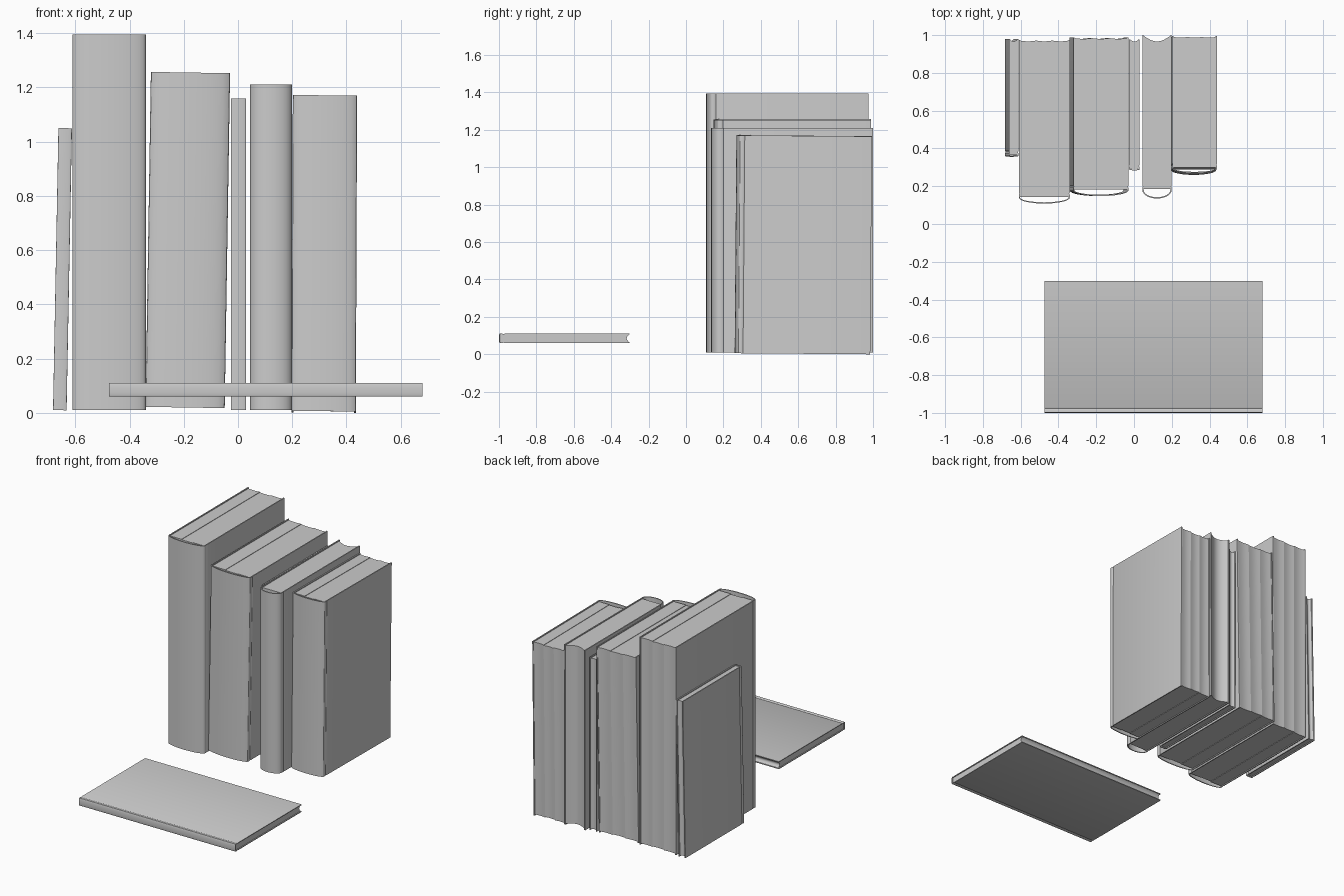
import bpy, bmesh, math

if "Cube" in bpy.data.objects:
    bpy.data.objects.remove(bpy.data.objects["Cube"])


def prism(name, outline, z0, z1, loc, rot):
    """Extrude a closed xy outline from z0 to z1."""
    bm = bmesh.new()
    face = bm.faces.new([bm.verts.new((x, y, z0)) for x, y in outline])
    up = bmesh.ops.extrude_face_region(bm, geom=[face])["geom"]
    bmesh.ops.translate(bm, vec=(0, 0, z1 - z0),
                        verts=[v for v in up if isinstance(v, bmesh.types.BMVert)])
    bmesh.ops.recalc_face_normals(bm, faces=bm.faces)
    me = bpy.data.meshes.new(name)
    bm.to_mesh(me)
    bm.free()
    ob = bpy.data.objects.new(name, me)
    bpy.context.collection.objects.link(ob)
    ob.location, ob.rotation_euler = loc, rot
    bpy.ops.object.select_all(action='DESELECT')
    ob.select_set(True)
    bpy.context.view_layer.objects.active = ob
    bpy.ops.object.shade_smooth_by_angle(angle=math.radians(30))
    return ob


def spine_arc(half, bulge, n=16):
    """Rounded spine from left to right, bulging towards -y."""
    return [(-half * math.cos(math.pi * i / n), -bulge * math.sin(math.pi * i / n))
            for i in range(n + 1)]


def fore_edge(x0, x1, y, hollow, n=8):
    """Concave page edge from right to left."""
    return [(x1 + (x0 - x1) * i / n, y - hollow * math.sin(math.pi * i / n))
            for i in range(n + 1)]


def book(name, w, h, d, bulge, hollow, loc, rot=(0, 0, 0), sections=1, t=0.007):
    hw, g = w / 2, 0.02
    # cover: two boards and spine in one wrapped strip, with a hinge groove
    left = [(-hw, d), (-hw, g + .006), (-hw + .003, g), (-hw, g - .006)]
    right = [(-x, y) for x, y in reversed(left)]
    inner = [(-hw + t, d)] + spine_arc(hw - t, max(bulge - t, -t)) + [(hw - t, d)]
    prism(name + "_cover", left + spine_arc(hw, bulge) + right + inner[::-1],
          0, h, loc, rot)
    # page block, split into gatherings of slightly different height
    pw = (w - 2 * t) / sections
    for i in range(sections):
        x0 = -hw + t + i * pw
        x1 = x0 + pw
        inset = 0.006 + 0.003 * (i % 2)
        outline = [(x0, .004), (x1, .004)] + fore_edge(x0, x1, d - .004, hollow)
        prism(f"{name}_pages_{i + 1}", outline, inset, h - inset, loc, rot)


# standing row, left to right
book("leaning_thin_book", .05, 1.04, .62, .004, .010, (-.657, .36, .01), (0, .019, 0))
book("tall_book", .27, 1.385, .835, .032, .004, (-.475, .14, .01), sections=3)
book("leaning_thick_book", .292, 1.235, .81, .03, .004, (-.195, .178, .02),
     (0, .016, 0), sections=3)
book("narrow_book", .055, 1.15, .69, .004, .008, (.002, .288, .01))
book("round_spine_book", .155, 1.20, .82, .045, .03, (.122, .18, .01))
book("end_book", .237, 1.165, .70, .025, .004, (.316, .285, .006),
     (-.008, .004, 0), sections=3)

# book lying flat in front, spine towards the viewer
book("lying_book", .05, 1.155, .695, .004, .012, (-.475, -.996, .085),
     (0, math.pi / 2, 0), t=.005)
